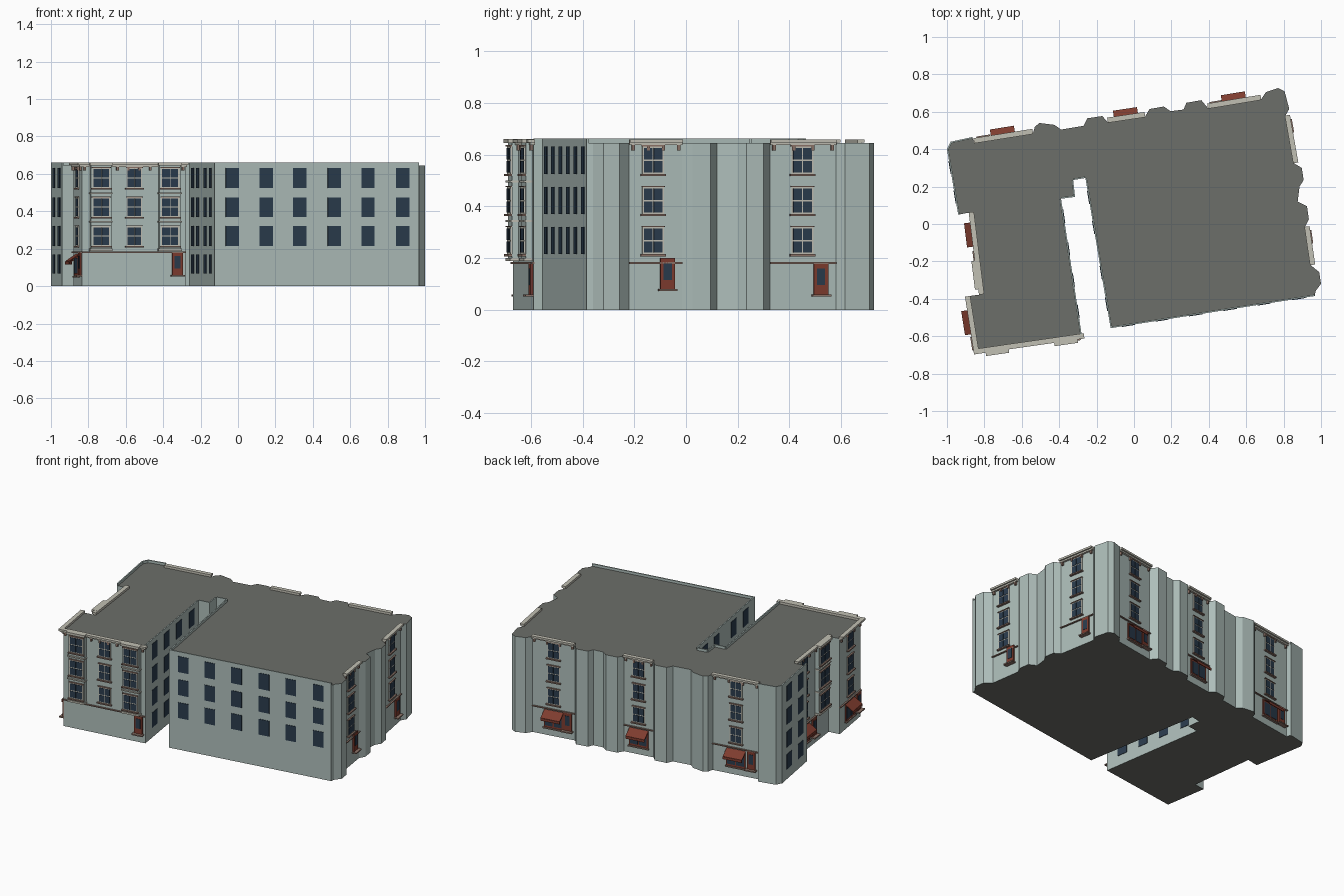
import bpy, bmesh
from mathutils import Vector

if "Cube" in bpy.data.objects:
    bpy.data.objects.remove(bpy.data.objects["Cube"])

def mat(name, r, g, b):
    m = bpy.data.materials.new(name)
    m.diffuse_color = (*[(c / 255) ** 2.2 for c in (r, g, b)], 1)
    m.use_nodes = True
    m.node_tree.nodes["Principled BSDF"].inputs["Base Color"].default_value = m.diffuse_color
    return m

WALL = mat("pale_wall", 172, 188, 184)
ROOF = mat("grey_roof", 108, 110, 105)
GLASS = mat("dark_glass", 46, 62, 78)
CREAM = mat("cream_trim", 192, 190, 178)
BROWN = mat("brown_trim", 140, 115, 104)
RED = mat("red_wood", 125, 62, 50)
parts = {}
H = 0.645
FLOORS = [(0.215, 0.32), (0.37, 0.475), (0.525, 0.632)]

def part(name, m):
    if name not in parts:
        parts[name] = (bmesh.new(), m)
    return parts[name][0]

def hull8(bm, pts):
    v = [bm.verts.new(p) for p in pts]
    for f in ((0, 1, 2, 3), (7, 6, 5, 4), (0, 4, 5, 1), (1, 5, 6, 2), (2, 6, 7, 3), (3, 7, 4, 0)):
        bm.faces.new([v[i] for i in f])

class Face:
    """Wall plane: u runs along the wall, d points outward, z is up."""
    def __init__(self, name, p, q):
        self.name, self.p = name, Vector(p)
        e = Vector(q) - self.p
        self.len = e.length
        self.u = e.normalized()
        self.n = Vector((-self.u.y, self.u.x))

    def at(self, u, d, z):
        w = self.p + self.u * u + self.n * d
        return (w.x, w.y, z)

    def box(self, kind, m, u0, u1, z0, z1, d1, d0=-0.004):
        hull8(part(self.name + "_" + kind, m),
              [self.at(u, d, z) for z in (z0, z1) for u, d in ((u0, d0), (u1, d0), (u1, d1), (u0, d1))])

    def plain_windows(self, ts, rows, w=0.072):
        for t in ts:
            for z0, z1 in rows:
                u = t * self.len
                self.box("plain_windows", GLASS, u - w / 2, u + w / 2, z0, z1, 0.003)

    def sash(self, u, z0, z1, w=0.085, d=0.0):
        a, b, zm = u - w / 2, u + w / 2, (z0 + z1) / 2
        self.box("window_frames", CREAM, a, b, z0, z1, d + 0.005)
        for x0, x1 in ((a + 0.006, u - 0.002), (u + 0.002, b - 0.006)):
            for y0, y1 in ((z0 + 0.006, zm - 0.003), (zm + 0.003, z1 - 0.006)):
                self.box("window_panes", GLASS, x0, x1, y0, y1, d + 0.007)
        self.box("sills", BROWN, a - 0.007, b + 0.007, z0 - 0.008, z0, d + 0.015)
        self.box("lintels", BROWN, a - 0.003, b + 0.003, z1, z1 + 0.005, d + 0.01)

    def column(self, t, w=0.085, d=0.0):
        for z0, z1 in FLOORS:
            self.sash(t * self.len, z0, z1, w, d)

    def door(self, t, z0=0.06, w=0.056):
        u, h = t * self.len, 0.12
        self.box("door", RED, u - w / 2, u + w / 2, z0, z0 + h, 0.01)
        self.box("door_glass", GLASS, u - w * 0.28, u + w * 0.28, z0 + 0.035, z0 + h - 0.02, 0.012)
        self.box("door_step", BROWN, u - w * 0.65, u + w * 0.65, z0 - 0.008, z0, 0.03)

    def shop(self, t, w=0.13):
        u = t * self.len
        a, b = u - w / 2, u + w / 2
        self.box("shop_frame", RED, a, b, 0.055, 0.165, 0.008)
        for x0, x1 in ((a + 0.008, u - 0.004), (u + 0.004, b - 0.008)):
            self.box("shop_glass", GLASS, x0, x1, 0.068, 0.15, 0.01)
        self.box("shop_sill", BROWN, a - 0.005, b + 0.005, 0.047, 0.055, 0.016)
        # sloped awning with hanging valance
        pts = [self.at(x, d, z + dz) for dz in (0, 0.006)
               for x, d, z in ((a, 0, 0.165), (b, 0, 0.165), (b, 0.055, 0.128), (a, 0.055, 0.128))]
        hull8(part(self.name + "_awning", RED), pts)
        self.box("awning_valance", RED, a, b, 0.116, 0.131, 0.056, 0.051)

    def cornice(self, e0=0.0, e1=0.0, brackets=4):
        self.box("cornice", CREAM, -e0, self.len + e1, 0.647, 0.66, 0.024)
        self.box("cornice_base", CREAM, -e0 / 2, self.len + e1 / 2, 0.637, 0.647, 0.014)
        for i in range(brackets):
            u = 0.015 + (self.len - 0.03) * i / (brackets - 1)
            self.box("brackets", BROWN, u - 0.006, u + 0.006, 0.617, 0.637, 0.012)
        self.box("ground_band", BROWN, 0, self.len, 0.178, 0.184, 0.01)

    def bay(self, t0, t1, d=0.026):
        a, b = t0 * self.len, t1 * self.len
        self.box("bay", WALL, a, b, 0.195, H, d)
        for z, h in ((0.188, 0.012), (0.34, 0.008), (0.492, 0.008)):
            self.box("bay_bands", CREAM, a - 0.005, b + 0.005, z, z + h, d + 0.008)
        self.box("bay_cornice", CREAM, a - 0.006, b + 0.006, 0.645, 0.661, d + 0.016)
        self.column((t0 + t1) / 2, (b - a) - 0.016, d)

# footprint, clockwise from the back left corner
back = [(-1, .4), (-.98, .44), (-.865, .465), (-.855, .435), (-.54, .485), (-.53, .52), (-.505, .54),
        (-.425, .53), (-.39, .505), (-.27, .525), (-.25, .565), (-.17, .577), (-.14, .545), (.06, .575),
        (.083, .615), (.16, .628), (.195, .603), (.265, .612), (.28, .648), (.36, .662), (.395, .62),
        (.68, .667), (.705, .705), (.77, .727), (.805, .71)]
right = [(.83, .615), (.81, .58), (.855, .325), (.897, .3), (.907, .235), (.885, .2), (.875, .12),
         (.925, .095), (.935, .025), (.915, -.015), (.945, -.22), (.99, -.257), (1, -.32), (.97, -.36)]
front = [(.967, -.385), (-.125, -.557), (-.26, .246), (-.325, .235), (-.315, .145), (-.39, .135), (-.28, -.59)]
left = [(-.835, -.67), (-.88, -.385), (-.805, -.375), (-.86, .065), (-.94, .05)]
ring = back + right + front + left

# main block: wall strip plus flat roof and base
bm = part("building_walls", WALL)
lo = [bm.verts.new((x, y, 0)) for x, y in ring]
hi = [bm.verts.new((x, y, H)) for x, y in ring]
for i in range(len(ring)):
    j = (i + 1) % len(ring)
    bm.faces.new((lo[i], lo[j], hi[j], hi[i]))
for name, z in (("roof", H), ("base", 0)):
    bm = part(name, ROOF)
    bm.faces.new([bm.verts.new((x, y, z)) for x, y in ring])

# thin parapets along the plain walls, courtyard and back left corner
walls = list(zip(front[:-1], front[1:])) + [(left[-1], back[0]), (back[0], back[1]), (back[1], back[2])]
for p, q in walls:
    f = Face("parapet", p, q)
    f.box("wall", WALL, 0, f.len, H - 0.01, 0.662, 0.0, -0.008)

# plain party walls
GROUND = [(0.068, 0.168)]
Face("front_wall", front[0], front[1]).plain_windows([(.967 - x) / 1.092 for x in (-.03, .15, .33, .515, .695, .88)], FLOORS)
Face("court_east", front[1], front[2]).plain_windows((.16, .37, .67, .87), GROUND + FLOORS)
Face("court_west", front[5], front[6]).plain_windows((.13, .37, .6, .83), GROUND + FLOORS)
Face("left_wall", left[4], back[0]).plain_windows((.27, .72), GROUND + FLOORS)

# back shop fronts
for name, i, doors in (("back_west", 3, True), ("back_mid", 12, False), ("back_east", 20, True)):
    f = Face(name, back[i], back[i + 1])
    f.cornice()
    f.column(.5)
    f.shop(.5)
    if doors:
        f.door(.17)

# right entrances
f = Face("right_rear", right[1], right[2])
f.cornice(); f.column(.51); f.door(.23)
f = Face("right_front", right[9], right[10])
f.cornice(); f.column(.55); f.door(.28, 0.08)

# front wing with two projecting bays
f = Face("wing_front", front[6], left[0])
f.cornice(.012, .024, 10)
f.bay(.055, .26); f.bay(.72, .92)
f.column(.495); f.door(.08)

# left side of the wing
f = Face("wing_left", left[0], left[1])
f.cornice(.024, 0)
f.column(.5); f.shop(.52); f.door(.12)
f = Face("wing_recess", left[2], left[3])
f.cornice(0, 0, 6)
f.bay(.08, .4); f.column(.73); f.shop(.73); f.door(.45)

for name, (bm, m) in parts.items():
    bmesh.ops.recalc_face_normals(bm, faces=bm.faces)
    if name in ("roof", "base"):
        up = 1 if name == "roof" else -1
        for fc in bm.faces:
            if fc.normal.z * up < 0:
                fc.normal_flip()
    me = bpy.data.meshes.new(name)
    bm.to_mesh(me)
    bm.free()
    me.materials.append(m)
    bpy.context.collection.objects.link(bpy.data.objects.new(name, me))
